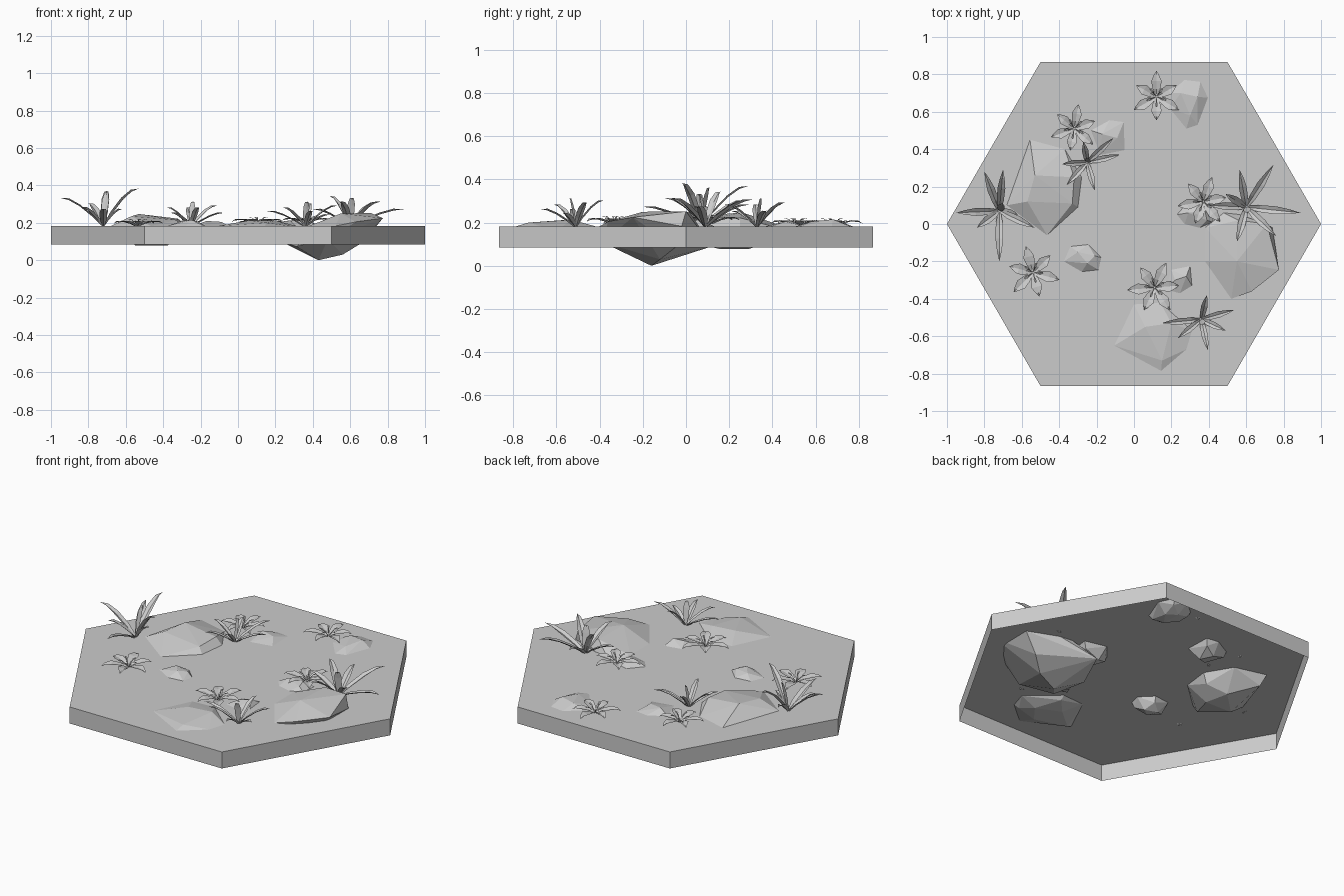
import bpy, bmesh, math
from mathutils import Vector

if "Cube" in bpy.data.objects:
    bpy.data.objects.remove(bpy.data.objects["Cube"])

TOP, BOTTOM = 0.183, 0.085


def finish(bm, name):
    me = bpy.data.meshes.new(name)
    bm.to_mesh(me)
    bm.free()
    ob = bpy.data.objects.new(name, me)
    bpy.context.collection.objects.link(ob)
    return ob


# Hexagonal tile: top and walls, open underneath
bm = bmesh.new()
top = bmesh.ops.create_circle(bm, cap_ends=True, segments=6, radius=1)["verts"]
for v in top:
    a = math.radians(60 * round(math.degrees(math.atan2(v.co.y, v.co.x)) / 60 + 0.01)) \
        if abs(v.co.y) < 1e-4 else math.atan2(v.co.y, v.co.x) 
    v.co.z = TOP
# rotate so that corners lie on the x axis
if not any(abs(v.co.x - 1) < 1e-3 for v in top):
    c, s = math.cos(math.pi / 6), math.sin(math.pi / 6)
    for v in top:
        x, y = v.co.x, v.co.y
        v.co.x, v.co.y = x * c - y * s, x * s + y * c
ext = bmesh.ops.extrude_edge_only(bm, edges=bm.edges[:])["geom"]
for v in ext:
    if isinstance(v, bmesh.types.BMVert):
        v.co.z = BOTTOM
bmesh.ops.recalc_face_normals(bm, faces=bm.faces[:])
if max(bm.faces, key=lambda f: f.calc_center_median().z).normal.z < 0:
    bmesh.ops.reverse_faces(bm, faces=bm.faces[:])
finish(bm, "hex_tile")


# Rocks: faceted hulls through an outline at ground level, top points and a belly
def rock(name, outline, peaks, depth, belly=None):
    n = len(outline)
    cx = sum(p[0] for p in outline) / n
    cy = sum(p[1] for p in outline) / n
    pts = [(x, y, TOP) for x, y in outline] + peaks
    if belly is None:
        belly = []
        for i, (x, y) in enumerate(outline):
            k, d = ((0.85, 0.55), (0.45, 1.0))[i % 2]
            belly.append((cx + (x - cx) * k, cy + (y - cy) * k, TOP - depth * d))
    bm = bmesh.new()
    for p in pts + belly:
        bm.verts.new(p)
    res = bmesh.ops.convex_hull(bm, input=bm.verts[:])
    loose = [v for v in bm.verts if not v.link_faces]
    bmesh.ops.delete(bm, geom=loose, context="VERTS")
    bmesh.ops.recalc_face_normals(bm, faces=bm.faces[:])
    finish(bm, name)


rock("large_rock_left",
     [(-.556, .45), (-.68, .1), (-.465, -.06), (-.3, .09), (-.28, .25), (-.37, .40)],
     [(-.57, .12, .235), (-.53, .26, .247), (-.32, .25, .222), (-.33, .11, .215)], .105)
rock("large_rock_right",
     [(.38, -.02), (.38, -.2), (.52, -.4), (.74, -.02), (.48, .06)],
     [(.71, .0, .252), (.56, .02, .245), (.55, -.2, .25), (.775, -.245, .225), (.63, -.36, .205)], 0,
     [(.25, -.12, .09), (.31, -.3, .075), (.43, -.16, 0), (.56, -.12, .03),
      (.65, -.05, .085), (.36, .12, .09), (.48, -.39, .11)])
rock("large_rock_front",
     [(-.105, -.65), (0, -.43), (.14, -.42), (.31, -.57), (.28, -.67), (.145, -.785)],
     [(.15, -.73, .2), (.06, -.55, .213), (.2, -.53, .213)], .035)
rock("small_rock_back",
     [(.19, .7), (.27, .77), (.355, .76), (.395, .675), (.34, .53), (.28, .51), (.19, .62)],
     [(.25, .7, .21), (.34, .68, .215), (.3, .58, .205)], .05)
rock("small_rock_back_left",
     [(-.23, .5), (-.13, .555), (-.055, .545), (-.05, .395), (-.18, .37)],
     [(-.17, .48, .21), (-.09, .46, .205)], .07)
rock("small_rock_front_left",
     [(-.375, -.2), (-.34, -.12), (-.245, -.11), (-.175, -.18), (-.19, -.245), (-.28, -.255)],
     [(-.3, -.15, .21), (-.25, -.21, .215), (-.21, -.17, .205)], .06)
rock("small_rock_middle",
     [(.23, .05), (.3, .13), (.43, .1), (.42, .01), (.35, -.02), (.27, .0)],
     [(.29, .06, .212), (.38, .07, .215), (.39, .02, .205)], .07)
rock("small_rock_front",
     [(.17, -.35), (.2, -.245), (.3, -.225), (.31, -.33), (.245, -.37)],
     [(.22, -.3, .205), (.28, -.28, .212)], .06)


# A folded strip along a path: stations are (centre, half width, fold drop)
def leaf(bm, stations, side):
    rows = []
    for c, w, drop in stations:
        if w == 0:
            rows.append([bm.verts.new(c)] * 3)
        else:
            up = Vector((0, 0, drop))
            rows.append([bm.verts.new(c - side * w + up), bm.verts.new(c),
                         bm.verts.new(c + side * w + up)])
    for r, q in zip(rows, rows[1:]):
        for i in (0, 1):
            vs = list(dict.fromkeys((r[i], r[i + 1], q[i + 1], q[i])))
            bm.faces.new(vs)


# Grass tufts: arching pointed blades given by tip offsets (x, y, height)
def tuft(name, x, y, tips, size):
    bm = bmesh.new()
    base = Vector((x, y, TOP - .01))
    for tx, ty, h in tips:
        flat = Vector((tx, ty, 0))
        side = Vector((-ty, tx, 0)).normalized()
        st = []
        for t, w in ((.04, .008), (.25, .017), (.55, .019), (.8, .011), (1, 0)):
            z = (h + .01) * (1 - (1 - t) ** 1.6)
            st.append((base + flat * t + Vector((0, 0, z)), w * size, .009 * size))
        leaf(bm, st, side)
    finish(bm, name)


tuft("grass_left", -.72, .07,
     [(-.08, .21, .12), (.02, .22, .187), (-.23, -.01, .15), (.19, -.09, .2), (0, -.27, .09),
      (-.12, -.09, .1), (.1, -.02, .09), (.02, .04, .18)], 1.1)
tuft("grass_right", .6, .09,
     [(.145, .225, .125), (-.035, .2, .1), (.29, -.03, .09), (.16, -.155, .13),
      (-.05, -.185, .13), (-.2, .01, .09), (-.11, .07, .16), (.01, -.03, .15)], 1.1)
tuft("grass_front", .36, -.51,
     [(.03, .13, .12), (.175, .05, .11), (.13, -.06, .06), (.035, -.165, .08),
      (-.125, -.1, .1), (-.21, -.02, .08), (.01, -.03, .13)], .9)
tuft("grass_back", -.25, .33,
     [(.175, .04, .07), (.14, .13, .11), (-.02, .11, .1), (-.135, -.01, .1),
      (-.11, -.12, .07), (.04, -.15, .1), (.01, .02, .13)], .9)


# Low flowers: six folded petals and small stamens
def flower(name, x, y, turn, size=1, lift=0):
    bm = bmesh.new()
    base = Vector((x, y, TOP + lift))
    for i in range(6):
        a = math.radians(turn + 60 * i)
        d, side = Vector((math.cos(a), math.sin(a), 0)), Vector((-math.sin(a), math.cos(a), 0))
        r = size * (.14 if i % 2 else .125)
        st = [(base + d * r * t + Vector((0, 0, z)), w * size, .006)
              for t, w, z in ((.05, .006, -.004), (.3, .02, .012), (.6, .028, .022),
                              (.85, .013, .02), (1, 0, .012))]
        leaf(bm, st, side)
    for i in range(5):
        a = math.radians(turn + 25 + 72 * i)
        d, side = Vector((math.cos(a), math.sin(a), 0)), Vector((-math.sin(a), math.cos(a), 0))
        st = [(base + d * q + Vector((0, 0, z)), w, .002)
              for q, w, z in ((.005, .002, 0), (.03, .002, .028), (.034, .006, .031),
                              (.05, .006, .035), (.056, 0, .034))]
        leaf(bm, st, side)
    finish(bm, name)


flower("flower_back", .12, .68, 30)
flower("flower_back_left", -.32, .51, 20, .95)
flower("flower_right", .37, .12, 10, 1, .015)
flower("flower_left", -.54, -.26, 45, 1.05)
flower("flower_front", .11, -.34, 5, 1.05, .01)
